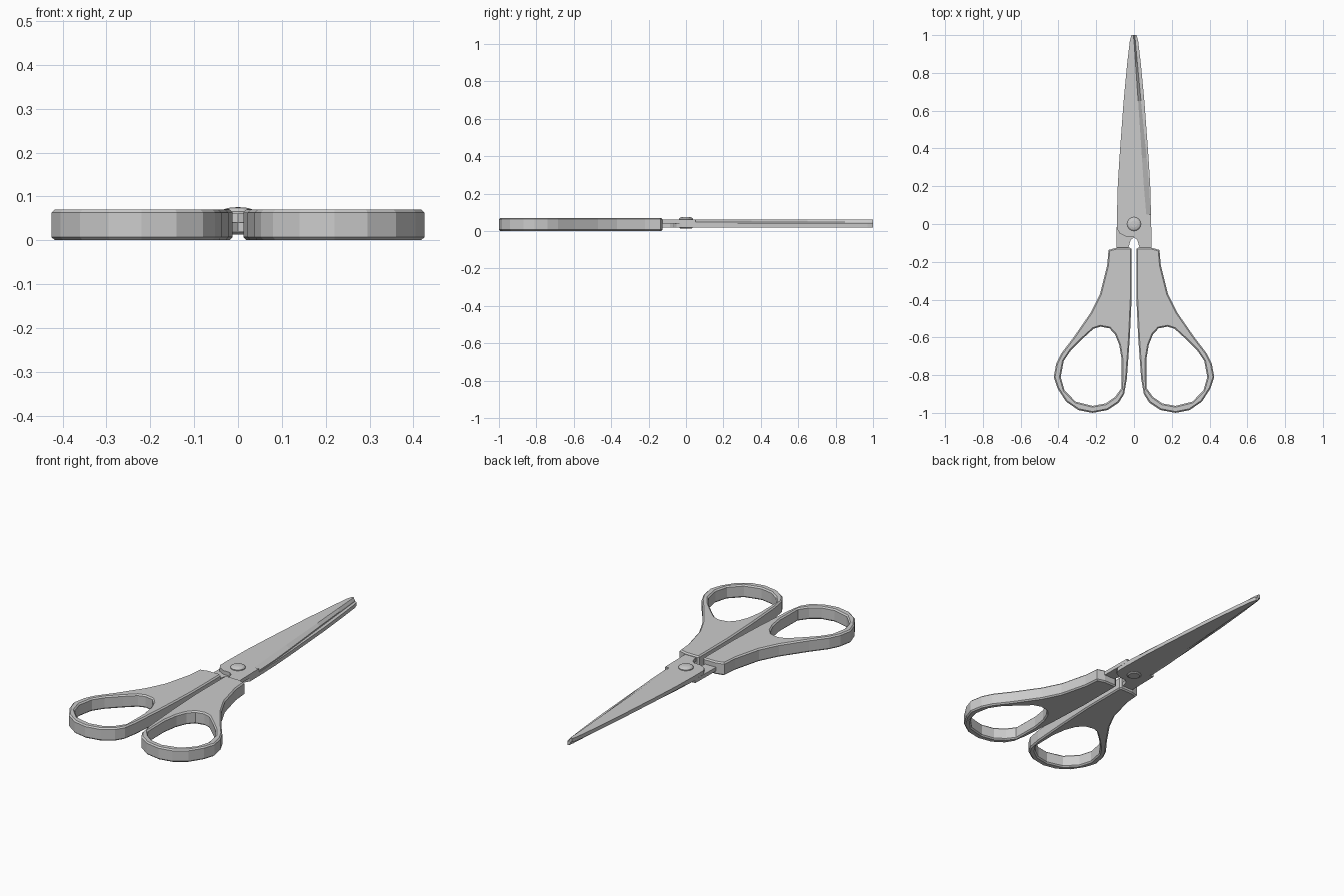
import bpy, bmesh, math
from mathutils import Vector

if "Cube" in bpy.data.objects:
    bpy.data.objects.remove(bpy.data.objects["Cube"])

HANDLE = [(0.012, -0.132), (0.022, -0.125), (0.09, -0.125), (0.135, -0.137), (0.142, -0.22),
          (0.18, -0.37), (0.23, -0.47), (0.32, -0.6), (0.385, -0.685), (0.412, -0.74),
          (0.425, -0.81), (0.405, -0.87), (0.36, -0.94), (0.295, -0.985), (0.22, -1.0),
          (0.14, -0.985), (0.08, -0.945), (0.052, -0.9), (0.038, -0.82), (0.022, -0.6), (0.012, -0.38)]
HOLE = [(0.13, -0.552), (0.178, -0.543), (0.215, -0.555), (0.27, -0.605), (0.335, -0.67),
        (0.372, -0.725), (0.388, -0.81), (0.368, -0.88), (0.31, -0.94), (0.22, -0.963),
        (0.15, -0.95), (0.1, -0.915), (0.067, -0.87), (0.065, -0.72), (0.078, -0.64), (0.1, -0.585)]
# Blade stations: y, spine x, top of ground edge x, cutting edge x
BLADE = [(0.05, -0.09, 0.065, 0.088), (0.2, -0.086, 0.052, 0.08), (0.35, -0.077, 0.042, 0.067),
         (0.65, -0.055, 0.022, 0.037), (0.85, -0.036, 0.008, 0.018), (0.97, -0.022, 0.0, 0.007),
         (1.0, -0.014, -0.004, 0.004)]
TANG = [(0.09, 0.05), (0.095, -0.2), (0.03, -0.2), (0.028, -0.12), (0.018, -0.085), (0, -0.07),
        (-0.04, -0.068), (-0.075, -0.05), (-0.09, -0.025), (-0.09, 0.05)]


def finish(bm, name):
    bmesh.ops.recalc_face_normals(bm, faces=bm.faces[:])
    me = bpy.data.meshes.new(name)
    bm.to_mesh(me)
    bm.free()
    ob = bpy.data.objects.new(name, me)
    bpy.context.collection.objects.link(ob)
    return ob


def inset(pts, d):
    # Move a clockwise loop inward by d, with mitred corners
    out = []
    for i, p in enumerate(pts):
        p, a, b = Vector(p), Vector(pts[i - 1]), Vector(pts[(i + 1) % len(pts)])
        e, f = (p - a).normalized(), (b - p).normalized()
        n1, n2 = Vector((e.y, -e.x)), Vector((f.y, -f.x))
        out.append(p + (n1 + n2) * d / (1 + n1.dot(n2)))
    return out


def handle(name, side):
    bm = bmesh.new()
    caps = [[], []]
    b, h = 0.007, 0.07
    for loop, sign in ((HANDLE, 1), (HOLE, -1)):
        n = len(loop)
        rings = [[bm.verts.new((side * p.x, p.y, z)) for p in inset(loop, d * sign)]
                 for d, z in ((b, 0), (0, b), (0, h - b), (b, h))]
        for lo, hi in zip(rings, rings[1:]):
            for i in range(n):
                j = (i + 1) % n
                bm.faces.new((lo[i], lo[j], hi[j], hi[i]))
        for cap, ring in zip(caps, (rings[0], rings[-1])):
            cap += [bm.edges.get((ring[i - 1], ring[i])) for i in range(n)]
    for cap in caps:
        bmesh.ops.triangle_fill(bm, use_beauty=True, use_dissolve=False, edges=cap)
    return finish(bm, name)


def blade(name, side):
    bm = bmesh.new()

    def vert(x, y, z):
        return bm.verts.new((side * x, y, 0.04 + side * z))
    # Tapered blade with a ground cutting edge
    t = 0.0205
    rows = [[vert(l, y, 0), vert(l, y, t), vert(m, y, t), vert(r, y, 0.007), vert(r, y, 0)]
            for y, l, m, r in BLADE]
    for a, c in zip(rows, rows[1:]):
        for i in range(5):
            j = (i + 1) % 5
            bm.faces.new((a[i], a[j], c[j], c[i]))
    bm.faces.new(rows[0])
    bm.faces.new(rows[-1])
    # Flat tang running round the pivot and into the handle
    lo = [vert(x, y, 0) for x, y in TANG]
    hi = [vert(x, y, t) for x, y in TANG]
    bm.faces.new(lo)
    bm.faces.new(hi)
    for i in range(len(TANG)):
        bm.faces.new((lo[i - 1], lo[i], hi[i], hi[i - 1]))
    return finish(bm, name)


def rivet():
    bm = bmesh.new()
    profile = [(0, 0.013), (0.03, 0.013), (0.037, 0.018), (0.037, 0.065), (0.031, 0.071),
               (0.018, 0.0745), (0, 0.0755)]
    vs = [bm.verts.new((r, 0, z)) for r, z in profile]
    es = [bm.edges.new(p) for p in zip(vs, vs[1:])]
    bmesh.ops.spin(bm, geom=vs + es, cent=(0, 0, 0), axis=(0, 0, 1),
                   angle=2 * math.pi, steps=16, use_merge=False)
    bmesh.ops.remove_doubles(bm, verts=bm.verts[:], dist=1e-5)
    return finish(bm, "pivot_rivet")


handle("right_handle", 1)
handle("left_handle", -1)
blade("upper_blade", 1)
blade("lower_blade", -1)
rivet()
